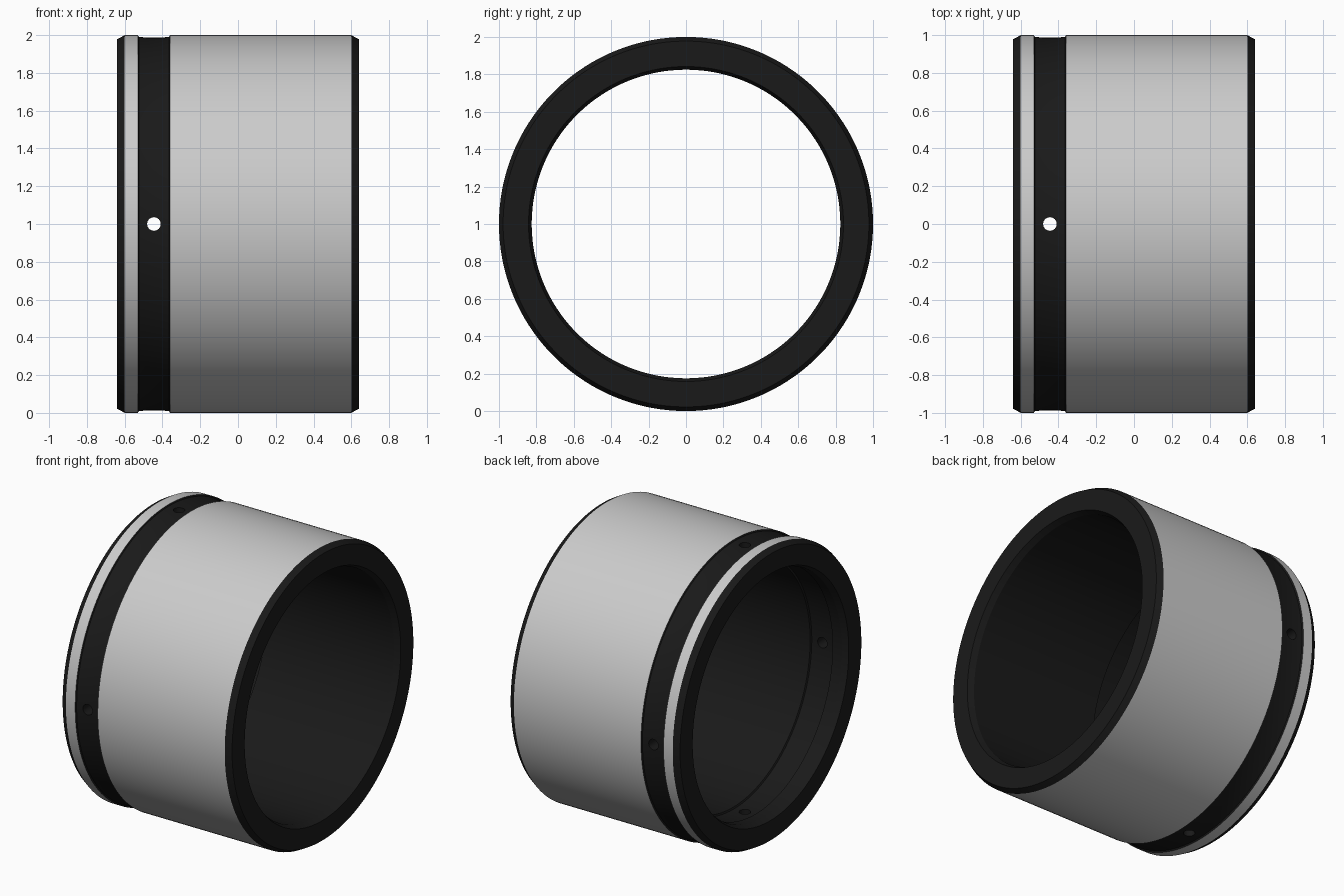
import bpy, bmesh, math

if "Cube" in bpy.data.objects:
    bpy.data.objects.remove(bpy.data.objects["Cube"])

SEG = 160
black = bpy.data.materials.new("black_finish")
black.diffuse_color = (0.01, 0.01, 0.01, 1)
black.use_nodes = True
black.node_tree.nodes["Principled BSDF"].inputs["Base Color"].default_value = black.diffuse_color
grey = bpy.data.materials.new("ground_steel")
grey.diffuse_color = (0.8, 0.8, 0.8, 1)
grey.use_nodes = True
grey.node_tree.nodes["Principled BSDF"].inputs["Base Color"].default_value = grey.diffuse_color

# Closed cross-section (x, radius, is the span to the next point bare grey)
profile = [
    (-0.64, 0.978, 0), (-0.60, 1.0, 1), (-0.53, 1.0, 0),      # left chamfer and collar
    (-0.525, 0.991, 0), (-0.485, 0.987, 0), (-0.405, 0.987, 0),
    (-0.365, 0.991, 0), (-0.36, 1.0, 1),                      # outer groove
    (0.60, 1.0, 0), (0.64, 0.978, 0),                         # body and right chamfer
    (0.64, 0.842, 0), (0.60, 0.825, 0),                       # bore lead-in
    (-0.36, 0.825, 0), (-0.365, 0.836, 0),
    (-0.525, 0.836, 0), (-0.53, 0.825, 0),                    # inner groove
    (-0.60, 0.825, 0), (-0.64, 0.842, 0),
]

# Bushing body: revolve the cross-section about the x axis
bm = bmesh.new()
rings = []
for i in range(SEG):
    a = 2 * math.pi * (i + 0.5) / SEG
    rings.append([bm.verts.new((x, r * math.cos(a), 1 + r * math.sin(a)))
                  for x, r, _ in profile])
n = len(profile)
for i in range(SEG):
    p, q = rings[i], rings[(i + 1) % SEG]
    for j in range(n):
        k = (j + 1) % n
        f = bm.faces.new((p[j], p[k], q[k], q[j]))
        f.material_index = profile[j][2]
bmesh.ops.recalc_face_normals(bm, faces=bm.faces[:])
mesh = bpy.data.meshes.new("bushing")
bm.to_mesh(mesh)
bm.free()
mesh.materials.append(black)
mesh.materials.append(grey)
bushing = bpy.data.objects.new("bushing", mesh)
bpy.context.collection.objects.link(bushing)

# Four oil holes, drilled with two crossing through-cylinders
for name, rot in (("hole_cutter_y", (math.pi / 2, 0, 0)), ("hole_cutter_z", (0, 0, 0))):
    bpy.ops.mesh.primitive_cylinder_add(vertices=32, radius=0.036, depth=2.4,
                                        location=(-0.445, 0, 1), rotation=rot)
    cutter = bpy.context.object
    cutter.name = name
    cutter.data.materials.append(black)
    cutter.hide_render = True
    mod = bushing.modifiers.new(name, 'BOOLEAN')
    mod.operation = 'DIFFERENCE'
    mod.solver = 'EXACT'
    mod.object = cutter
    bpy.ops.object.select_all(action='DESELECT')
    bpy.context.view_layer.objects.active = bushing
    bushing.select_set(True)
    bpy.ops.object.modifier_apply(modifier=name)
    bpy.data.objects.remove(cutter)

# Smooth round surfaces, crisp edges
bpy.ops.object.shade_smooth_by_angle(angle=math.radians(20))
